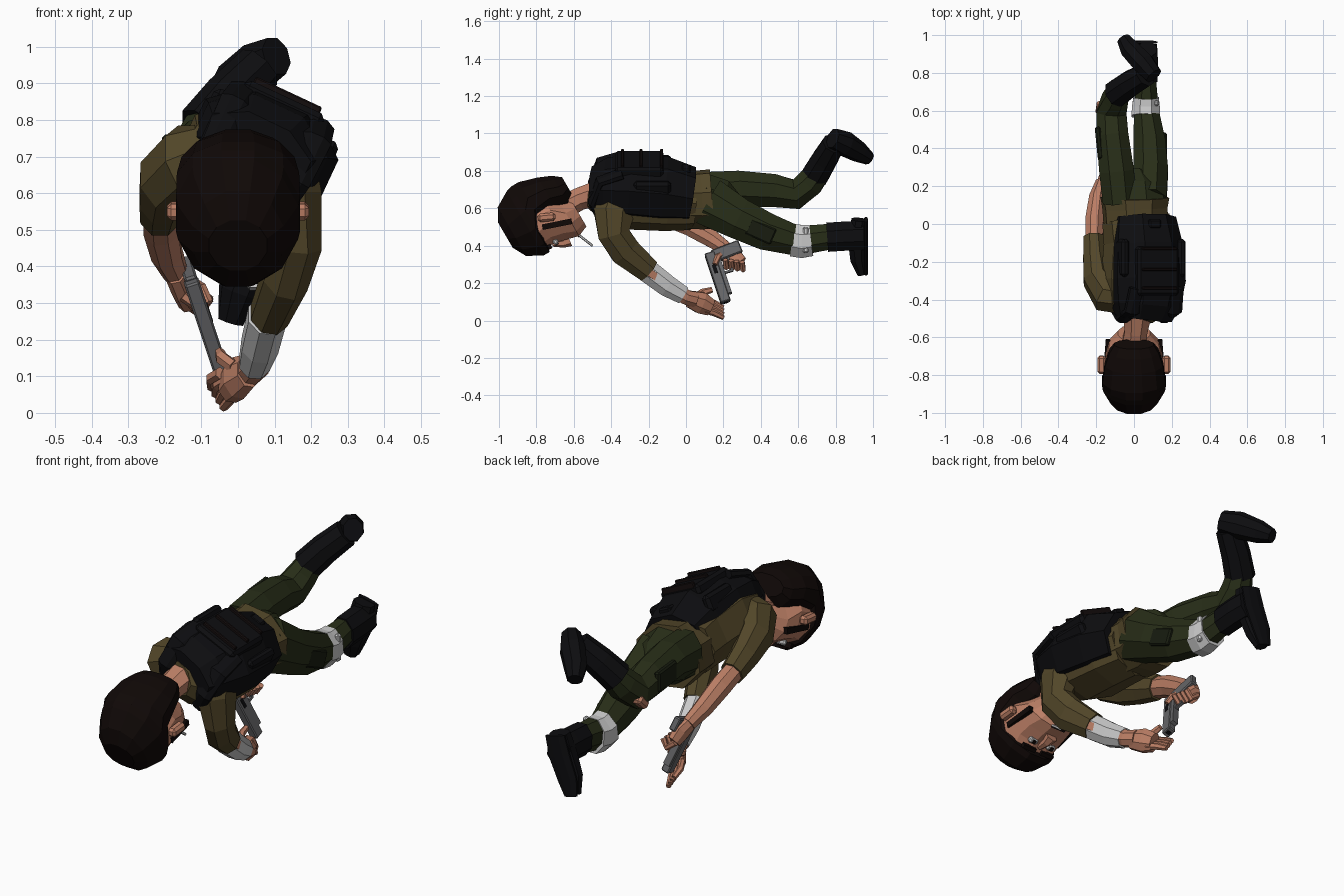
import bpy, bmesh, math
from mathutils import Vector, Matrix

cube = bpy.data.objects.get("Cube")
if cube:
    bpy.data.objects.remove(cube, do_unlink=True)


def material(name, r, g, b):
    m = bpy.data.materials.new(name)
    m.use_nodes = True
    m.diffuse_color = (r, g, b, 1)
    bsdf = m.node_tree.nodes["Principled BSDF"]
    bsdf.inputs["Base Color"].default_value = (r, g, b, 1)
    bsdf.inputs["Roughness"].default_value = 0.9
    return m


SKIN = material("skin", .5, .21, .13)
HAIR = material("hair", .005, .0025, .002)
SHIRT = material("olive_cloth", .085, .062, .022)
TROUSER = material("green_cloth", .021, .027, .009)
POCKET = material("dark_green_cloth", .009, .012, .005)
BLACK = material("black_gear", .004, .004, .005)
STRAP = material("strap", .007, .004, .004)
BANDAGE = material("bandage", .55, .55, .55)
METAL = material("gun_metal", .13, .13, .135)


def finish(name, bm, mat):
    bmesh.ops.recalc_face_normals(bm, faces=bm.faces[:])
    me = bpy.data.meshes.new(name)
    bm.to_mesh(me)
    bm.free()
    me.materials.append(mat)
    ob = bpy.data.objects.new(name, me)
    bpy.context.collection.objects.link(ob)
    return ob


def frame(along, side):
    """Orthonormal axes: side, depth, along."""
    z = Vector(along).normalized()
    x = Vector(side)
    x = (x - z * x.dot(z)).normalized()
    return x, z.cross(x), z


def skin_rings(name, rings, mat):
    """Closed faceted surface through rings of points."""
    bm = bmesh.new()
    loops = [[bm.verts.new(p) for p in ring] for ring in rings]
    for a, b in zip(loops, loops[1:]):
        for k in range(len(a)):
            j = (k + 1) % len(a)
            bm.faces.new((a[k], a[j], b[j], b[k]))
    bm.faces.new(loops[0])
    bm.faces.new(loops[-1])
    return finish(name, bm, mat)


def tube(name, path, mat, side=(1, 0, 0), sides=8):
    """Faceted tube through (x, y, z, side radius, depth radius) stations."""
    pts = [Vector(p[:3]) for p in path]
    f = 1 / math.cos(math.pi / sides)
    angles = [(k + .5) * math.tau / sides for k in range(sides)]
    rings = []
    for i, p in enumerate(path):
        tangent = pts[min(i + 1, len(pts) - 1)] - pts[max(i - 1, 0)]
        u, v, _ = frame(tangent, side)
        rings.append([pts[i] + f * (u * math.cos(a) * p[3] + v * math.sin(a) * p[4]) for a in angles])
    return skin_rings(name, rings, mat)


def box(name, center, size, mat, along=(0, 0, 1), side=(1, 0, 0), bevel=0):
    """Box sized along its side, depth and along axes."""
    bm = bmesh.new()
    bmesh.ops.create_cube(bm, size=1)
    bmesh.ops.scale(bm, vec=size, verts=bm.verts[:])
    if bevel:
        bmesh.ops.bevel(bm, geom=bm.edges[:], offset=bevel, segments=1, affect='EDGES')
    m = Matrix(frame(along, side)).transposed().to_4x4()
    bmesh.ops.transform(bm, matrix=Matrix.Translation(center) @ m, verts=bm.verts[:])
    return finish(name, bm, mat)


# Head, in local axes: x, forward out of the face, down to the chin
DOWN = Vector((0, .86, .5))
FACE = Vector((0, .5, -.86))


def on_head(x, forward, down):
    return Vector((x, -.79, .56)) + FACE * forward + DOWN * down


def head_loft(name, sections, mat):
    """Twelve-sided loft through (down, front, back, half width) stations."""
    angles = [(k + .5) * math.tau / 12 for k in range(12)]
    rings = [[on_head(w * math.cos(a) * 1.03, (front + back) / 2 + (front - back) / 2 * math.sin(a) * 1.03, t)
              for a in angles] for t, front, back, w in sections]
    return skin_rings(name, rings, mat)


head_loft("hair", [(-.205, .08, -.08, .08), (-.165, .155, -.15, .125), (-.08, .2, -.2, .165),
                   (-.045, .2, -.21, .17), (0, .06, -.21, .168), (.1, .025, -.18, .155),
                   (.17, .04, -.15, .13), (.215, -.01, -.115, .105)], HAIR)
head_loft("face", [(-.07, .178, -.1, .15), (0, .17, -.1, .158), (.07, .188, -.1, .152),
                   (.135, .205, -.02, .132), (.195, .18, .0, .085)], SKIN)
for s, label in ((1, "left"), (-1, "right")):
    box(label + "_ear", on_head(s * .172, .03, .035), (.045, .045, .095), SKIN, (0, 1, .1), bevel=.012)
    box(label + "_sideburn", (s * .143, -.69, .515), (.025, .03, .16), HAIR, (-s * .08, 1, .2))
    box(label + "_eyebrow", on_head(s * .055, .175, -.03), (.075, .025, .02), HAIR, DOWN)
    box(label + "_eye", on_head(s * .055, .168, .01), (.05, .03, .028), BANDAGE, DOWN, bevel=.008)
    box(label + "_pupil", on_head(s * .055, .184, .01), (.018, .006, .02), HAIR, DOWN)
nose = [on_head(0, .17, -.01), on_head(0, .195, .04), on_head(0, .2, .08)]
tube("nose", [(*p, r, r) for p, r in zip(nose, (.012, .02, .028))], SKIN, sides=6)
box("mouth", on_head(0, .2, .135), (.08, .02, .012), STRAP, DOWN)
tube("cigarette", [(.03, -.59, .47, .006, .006), (.05, -.5, .4, .006, .006)], BANDAGE, sides=6)
tube("neck", [(0, -.66, .6, .07, .065), (.01, -.57, .65, .06, .06), (.02, -.44, .69, .08, .07)], SKIN)

# Torso, rolled so that the back turns towards the left
ROLL = math.radians(25)
ACROSS = Vector((math.cos(ROLL), 0, -math.sin(ROLL)))
BACK = Vector((math.sin(ROLL), 0, math.cos(ROLL)))
tube("shirt", [(.01, -.51, .68, .085, .075), (.02, -.44, .67, .17, .12), (.03, -.3, .67, .195, .165),
               (.03, -.1, .65, .18, .155), (.01, .03, .645, .17, .145)], SHIRT, ACROSS)
tube("shirt_hem", [(.01, .01, .645, .165, .145), (.005, .08, .645, .165, .15),
                   (.005, .14, .65, .175, .15)], SHIRT, ACROSS * .5 + Vector((1, 0, 0)))
tube("vest", [(.05, -.5, .72, .15, .085), (.06, -.43, .725, .18, .125), (.065, -.3, .715, .2, .16),
              (.06, -.12, .695, .19, .165), (.05, .03, .67, .165, .135)], BLACK, ACROSS)


def on_back(across, y, out):
    return Vector((.055, y, .695)) + ACROSS * across + BACK * out


box("back_panel", on_back(0, -.25, .155), (.24, .06, .26), BLACK, (0, 1, 0), ACROSS, .015)
for i, y in enumerate((-.34, -.24, -.13)):
    box("back_strap_%d" % i, on_back(0, y, .178), (.2, .045, .016), STRAP, (0, 1, 0), ACROSS, .004)
for s, label in ((1, "left"), (-1, "right")):
    tube(label + "_shoulder_strap", [(*on_back(s * .11, -.34, .15), .045, .025),
                                     (*on_back(s * .12, -.46, .11), .045, .025),
                                     (*on_back(s * .12, -.5, -.01), .04, .025),
                                     (*on_back(s * .1, -.45, -.12), .04, .025)], BLACK, ACROSS)
    box(label + "_side_pouch", on_back(s * .165, -.18, .085), (.045, .09, .2), BLACK, (0, 1, 0), ACROSS, .015)
box("front_pouch", on_back(-.03, -.1, -.155), (.16, .05, .16), BLACK, (0, 1, 0), ACROSS, .012)
box("rear_buckle", on_back(0, .0, .125), (.07, .03, .05), BLACK, (0, 1, 0), ACROSS, .008)

# Left arm, folded forward under the body
tube("left_sleeve", [(.12, -.35, .68, .09, .11), (.15, -.385, .58, .08, .11), (.165, -.385, .46, .064, .085),
                     (.13, -.325, .37, .062, .082), (.085, -.2, .265, .052, .064)], SHIRT)
tube("left_forearm", [(.095, -.23, .28, .045, .048), (.045, 0, .125, .038, .04),
                      (.025, .05, .11, .037, .042)], SKIN)
tube("left_wrist_bandage", [(.08, -.205, .265, .052, .062), (.06, -.1, .185, .05, .058),
                            (.045, -.015, .135, .042, .048)], BANDAGE)
tube("left_palm", [(.03, .02, .115, .034, .045), (0, .08, .095, .042, .058), (-.02, .13, .07, .035, .045)], SKIN)
for i in range(4):
    d = i * .018
    tube("left_finger_%d" % i, [(.005 - d, .1, .055 + d, .013, .015), (-.02 - d, .15, .04 + d, .013, .015),
                                (-.04 - d * .6, .2, .015 + d, .011, .011)], SKIN, sides=6)
tube("left_thumb", [(-.01, .05, .125, .015, .018), (-.045, .09, .15, .015, .018),
                    (-.05, .14, .165, .012, .013)], SKIN, sides=6)

# Right arm, reaching back along the body
tube("right_sleeve", [(-.04, -.4, .71, .08, .08), (-.14, -.375, .685, .09, .1), (-.195, -.29, .64, .074, .094),
                      (-.207, -.18, .585, .062, .076), (-.213, -.07, .54, .054, .06)], SHIRT)
tube("right_forearm", [(-.213, -.11, .555, .045, .05), (-.21, .02, .505, .048, .052),
                       (-.195, .14, .435, .042, .046), (-.17, .22, .38, .032, .036)], SKIN)
tube("right_palm", [(-.17, .2, .385, .03, .038), (-.15, .25, .345, .032, .05),
                    (-.135, .29, .305, .028, .04)], SKIN)
for i in range(4):
    y, z = .2 + i * .03, .31 - i * .004
    tube("right_finger_%d" % i, [(-.15, y + .01, z + .01, .014, .014), (-.105, y + .015, z - .025, .014, .014),
                                 (-.08, y + .01, z + .015, .013, .013)], SKIN, (0, 1, 0), 6)
tube("right_thumb", [(-.15, .21, .37, .015, .016), (-.1, .17, .34, .014, .015),
                     (-.08, .155, .3, .012, .012)], SKIN, sides=6)

# Pistol, muzzle down
BARREL = Vector((.09, .09, -.27)).normalized()
SIDE = Vector((1, 0, .3))
REAR = Vector((-.128, .125, .36))
GRIP = -frame(BARREL, SIDE)[1]
box("pistol_slide", REAR + BARREL * .145, (.042, .055, .29), METAL, BARREL, SIDE, .005)
box("pistol_frame", REAR + BARREL * .13 + GRIP * .034, (.034, .025, .24), METAL, BARREL, SIDE)
box("pistol_grip", REAR + BARREL * .02 + GRIP * .09, (.036, .07, .16), METAL, GRIP + BARREL * -.08, SIDE, .006)
box("pistol_muzzle", REAR + BARREL * .291, (.02, .02, .006), BLACK, BARREL, SIDE)
box("trigger_guard_front", REAR + BARREL * .13 + GRIP * .06, (.015, .012, .06), METAL, GRIP, SIDE)
box("trigger_guard_base", REAR + BARREL * .09 + GRIP * .087, (.015, .012, .09), METAL, BARREL, SIDE)
box("pistol_port", REAR + BARREL * .1 + SIDE * .019, (.006, .02, .05), BLACK, BARREL, SIDE)

# Legs
tube("left_trouser", [(.08, .12, .635, .092, .13), (.088, .28, .545, .092, .11), (.082, .43, .475, .084, .1),
                      (.065, .6, .425, .066, .08), (.065, .78, .45, .05, .068)], TROUSER)
tube("right_trouser", [(-.075, .12, .68, .09, .115), (-.092, .28, .705, .092, .096), (-.115, .47, .695, .085, .088),
                       (-.12, .59, .675, .08, .08), (-.1, .66, .735, .068, .075),
                       (-.07, .73, .82, .052, .058)], TROUSER)
tube("seat", [(0, .1, .655, .165, .13), (0, .2, .64, .14, .11), (0, .27, .61, .07, .06)], TROUSER)
tube("left_knee_bandage", [(.062, .57, .43, .075, .088), (.063, .62, .422, .074, .088),
                           (.064, .67, .428, .067, .084)], BANDAGE)
box("bandage_knot", (.12, .64, .43), (.025, .03, .14), BANDAGE, bevel=.008)
box("left_pocket", (.162, .4, .475), (.025, .09, .15), POCKET, (0, .9, -.4), bevel=.008)
box("right_pocket", (-.185, .43, .71), (.03, .1, .17), POCKET, (-.1, 1, 0), bevel=.008)
box("torn_knee", (-.165, .615, .645), (.07, .045, .08), SKIN, (.1, .7, .7), bevel=.012)

# Boots
tube("left_boot_shaft", [(.065, .755, .445, .06, .078), (.065, .86, .452, .062, .078),
                         (.062, .95, .455, .06, .077)], BLACK)
tube("left_boot_foot", [(.07, .925, .54, .05, .04), (.05, .915, .44, .058, .05),
                        (.005, .92, .33, .052, .042), (-.02, .94, .25, .035, .025)], BLACK)
tube("left_sole", [(.07, .962, .54, .055, .01), (.045, .962, .44, .06, .01),
                   (.0, .962, .33, .055, .01), (-.02, .962, .25, .035, .01)], BLACK)
tube("right_boot_shaft", [(-.095, .69, .775, .07, .072), (-.025, .74, .86, .067, .068),
                          (.06, .79, .945, .062, .06)], BLACK)
tube("right_boot_foot", [(.105, .785, .975, .045, .052), (.05, .85, .945, .057, .064),
                         (-.02, .925, .9, .052, .052), (-.055, .98, .865, .035, .033)], BLACK, (.7, .7, 0))
